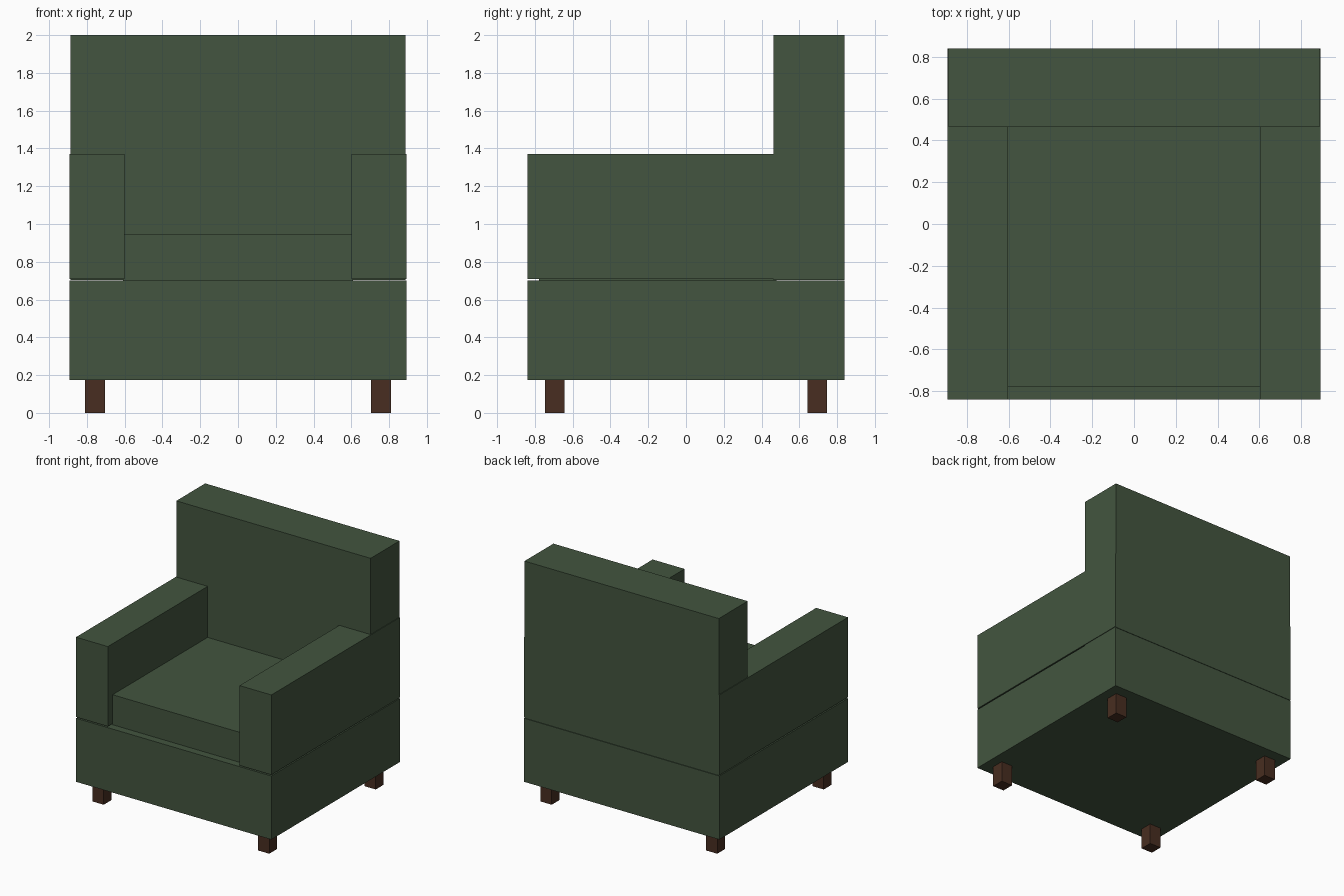
import bpy

if "Cube" in bpy.data.objects:
    bpy.data.objects.remove(bpy.data.objects["Cube"])


def material(name, color):
    m = bpy.data.materials.new(name)
    m.diffuse_color = (*color, 1)
    m.use_nodes = True
    m.node_tree.nodes["Principled BSDF"].inputs["Base Color"].default_value = m.diffuse_color
    return m


fabric = material("green_fabric", (0.056, 0.091, 0.05))
wood = material("dark_wood", (0.065, 0.027, 0.015))


def box(name, x, y, z, mat):
    """Box from (min, max) ranges on each axis."""
    bpy.ops.mesh.primitive_cube_add(
        size=1, location=[(a + b) / 2 for a, b in (x, y, z)])
    ob = bpy.context.object
    ob.name = name
    ob.scale = [b - a for a, b in (x, y, z)]
    bpy.ops.object.transform_apply(location=False, rotation=False, scale=True)
    ob.data.materials.append(mat)
    return ob


# Upholstered body
box("base", (-0.893, 0.893), (-0.84, 0.84), (0.175, 0.70), fabric)
box("seat_cushion", (-0.61, 0.61), (-0.777, 0.48), (0.70, 0.948), fabric)
box("backrest", (-0.888, 0.888), (0.463, 0.84), (0.703, 2.0), fabric)

# Arms and legs, mirrored left and right
for side, s in (("left", -1), ("right", 1)):
    box(side + "_arm", sorted((s * 0.602, s * 0.893)), (-0.84, 0.838),
        (0.71, 1.37), fabric)
    for end, y in (("front", -0.695), ("back", 0.695)):
        box(f"{end}_{side}_leg", sorted((s * 0.705, s * 0.809)),
            (y - 0.052, y + 0.052), (0, 0.175), wood)
